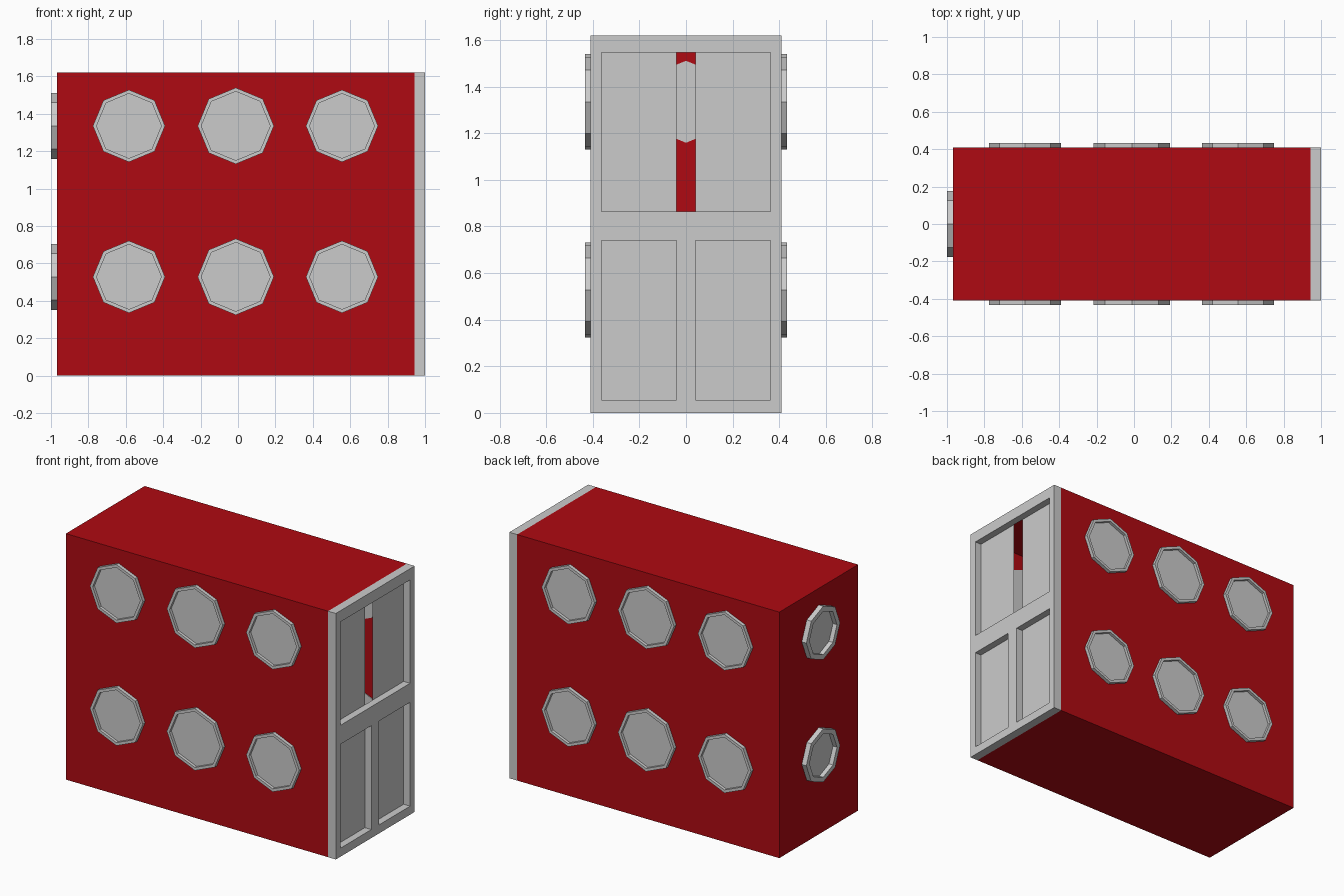
import bpy, bmesh
from math import cos, sin, pi

if "Cube" in bpy.data.objects:
    bpy.data.objects.remove(bpy.data.objects["Cube"])

XB, XF, W, H = -0.967, 0.943, 0.41, 1.62   # back, frame plane, half width, height

red = bpy.data.materials.new("red_paint")
red.diffuse_color = (0.43, 0.003, 0.006, 1)
red.use_nodes = True
red.node_tree.nodes["Principled BSDF"].inputs["Base Color"].default_value = red.diffuse_color


def finish(name, bm, mat=None):
    bmesh.ops.remove_doubles(bm, verts=bm.verts, dist=1e-4)
    bmesh.ops.recalc_face_normals(bm, faces=bm.faces)
    me = bpy.data.meshes.new(name)
    bm.to_mesh(me)
    bm.free()
    ob = bpy.data.objects.new(name, me)
    bpy.context.collection.objects.link(ob)
    if mat:
        me.materials.append(mat)
    return ob


def quad(bm, *pts):
    bm.faces.new([bm.verts.new(p) for p in pts])


# Hollow red body, open towards the panelled end
bm = bmesh.new()
bmesh.ops.create_cube(bm, size=1)
for v in bm.verts:
    v.co.x = XF if v.co.x > 0 else XB
    v.co.y *= 2 * W
    v.co.z = H if v.co.z > 0 else 0
bmesh.ops.delete(bm, geom=[f for f in bm.faces if f.calc_center_median().x > XF - 0.01],
                 context='FACES_ONLY')
finish("body", bm, red)

# Panelled end: grid of cells, recessed where there is a panel, open at the slot
ys = [-W, -0.363, -0.041, 0.041, 0.363, W]
zs = [0, 0.056, 0.74, 0.865, 1.546, H]
PANEL = 0.953
recessed = {(1, 1), (3, 1), (1, 3), (2, 3), (3, 3)}
slot = (2, 3)


def depth(i, j):
    if not (0 <= i < 5 and 0 <= j < 5):
        return XF
    return PANEL if (i, j) in recessed else 1.0


bm = bmesh.new()
for i in range(6):
    for j in range(6):
        d = depth(i, j)
        y0, z0 = ys[i], zs[j]
        if i < 5 and j < 5 and (i, j) != slot:
            y1, z1 = ys[i + 1], zs[j + 1]
            quad(bm, (d, y0, z0), (d, y1, z0), (d, y1, z1), (d, y0, z1))
        e = depth(i - 1, j)
        if j < 5 and e != d:
            quad(bm, (d, y0, z0), (e, y0, z0), (e, y0, zs[j + 1]), (d, y0, zs[j + 1]))
        e = depth(i, j - 1)
        if i < 5 and e != d:
            quad(bm, (d, y0, z0), (e, y0, z0), (e, ys[i + 1], z0), (d, ys[i + 1], z0))
finish("end_frame", bm)


# Octagonal window: raised rim with a recessed pane
def window(name, r_out, r_in, rise, pane, place):
    bm = bmesh.new()
    rings = []
    for r, h in ((r_out, -0.004), (r_out, rise), (r_in, rise), (r_in, pane)):
        rings.append([bm.verts.new(place(r * cos(k * pi / 4), r * sin(k * pi / 4), h))
                      for k in range(8)])
    for a, b in zip(rings, rings[1:]):
        for k in range(8):
            n = (k + 1) % 8
            bm.faces.new((a[k], a[n], b[n], b[k]))
    bm.faces.new(rings[0])
    bm.faces.new(rings[-1])
    finish(name, bm)


for row, z in (("lower", 0.528), ("upper", 1.335)):
    # Long sides, mirrored front and back
    for side, s in (("front", -1), ("back", 1)):
        for col, (x, r) in enumerate(((-0.583, 0.193), (-0.012, 0.204), (0.556, 0.193))):
            window(f"{side}_window_{row}_{col + 1}", r, r - 0.02, 0.023, 0.004,
                   lambda u, v, h: (x + u, s * (W + h), z + v))
    # Narrow end
    window(f"end_window_{row}", 0.176, 0.143, 0.033, 0.004,
           lambda u, v, h: (XB - h, u, z + v))
